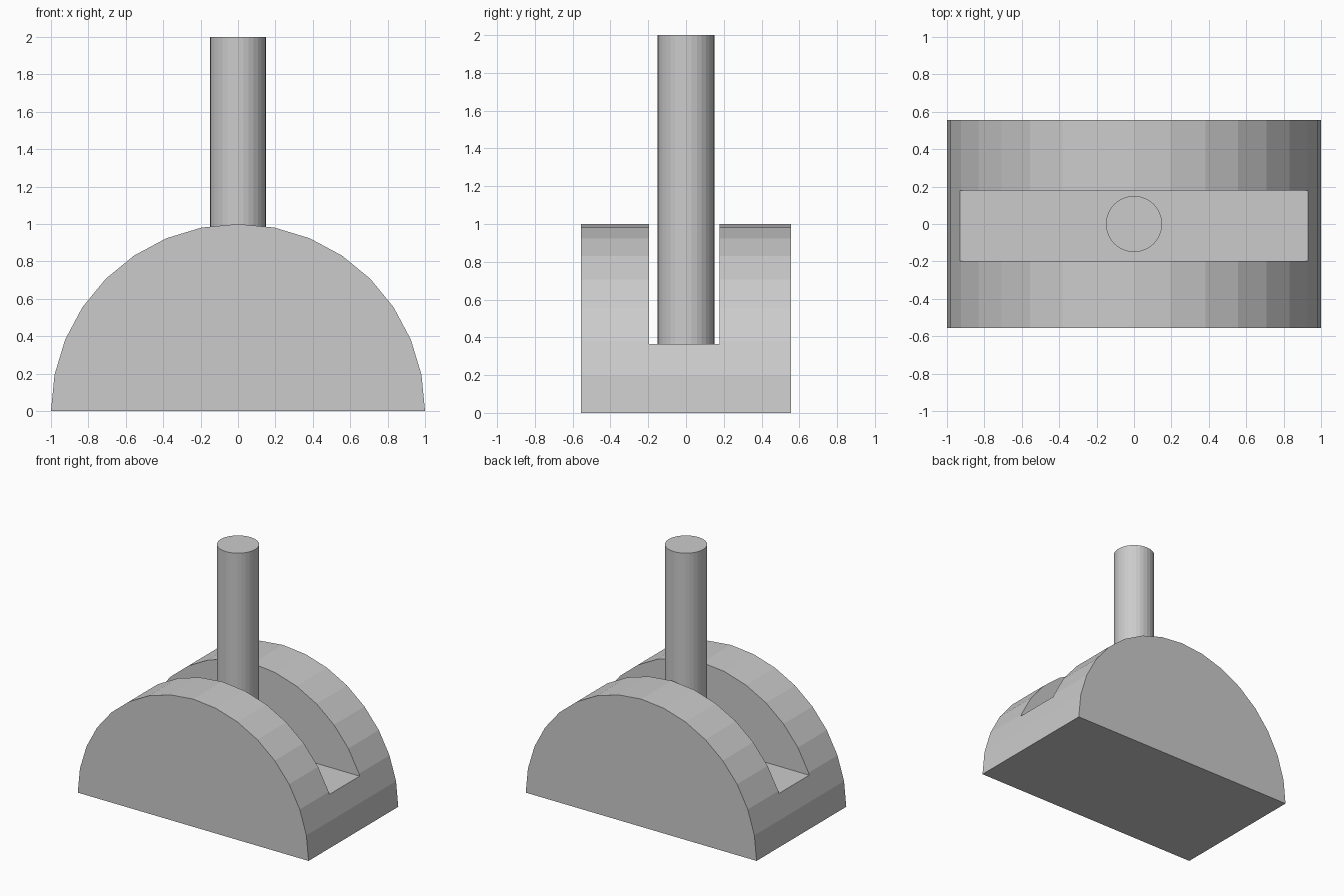
import bpy
import bmesh
import math
from mathutils import Matrix, Vector

default = bpy.data.objects.get("Cube")
if default:
    bpy.data.objects.remove(default, do_unlink=True)

SIDES = 32
HALF_DEPTH = 0.555
SLOT_FLOOR = 0.365
SLOT_BACK, SLOT_FRONT = 0.178, -0.197
POST_RADIUS = 0.15

grey = bpy.data.materials.new("light grey")
grey.use_nodes = True
colour = (0.6, 0.6, 0.6, 1)
grey.diffuse_color = colour
grey.node_tree.nodes["Principled BSDF"].inputs["Base Color"].default_value = colour


def add_object(name, bm):
    bmesh.ops.recalc_face_normals(bm, faces=bm.faces)
    mesh = bpy.data.meshes.new(name)
    bm.to_mesh(mesh)
    bm.free()
    mesh.materials.append(grey)
    obj = bpy.data.objects.new(name, mesh)
    bpy.context.collection.objects.link(obj)
    return obj


# Half-round base: semicircle extruded front to back
bm = bmesh.new()
angles = [math.pi * i / (SIDES // 2) for i in range(SIDES // 2 + 1)]
arc = [bm.verts.new((math.cos(a), -HALF_DEPTH, math.sin(a))) for a in angles]
face = bm.faces.new(arc)
extruded = bmesh.ops.extrude_face_region(bm, geom=[face])["geom"]
back = [v for v in extruded if isinstance(v, bmesh.types.BMVert)]
bmesh.ops.translate(bm, verts=back, vec=(0, 2 * HALF_DEPTH, 0))
base = add_object("base", bm)

# Slot cutter: box running the full width, open at the top
bm = bmesh.new()
bmesh.ops.create_cube(bm, size=1)
bmesh.ops.scale(bm, verts=bm.verts, vec=(3, SLOT_BACK - SLOT_FRONT, 1))
bmesh.ops.translate(bm, verts=bm.verts,
                    vec=Vector((0, (SLOT_BACK + SLOT_FRONT) / 2, SLOT_FLOOR + 0.5)))
cutter = add_object("slot_cutter", bm)
cutter.hide_render = True
cutter.hide_viewport = False

cut = base.modifiers.new("slot", "BOOLEAN")
cut.operation = "DIFFERENCE"
cut.solver = "EXACT"
cut.object = cutter
bpy.context.view_layer.objects.active = base
bpy.ops.object.modifier_apply(modifier=cut.name)
bpy.data.objects.remove(cutter, do_unlink=True)

# Upright post standing on the slot floor
bm = bmesh.new()
height = 2 - SLOT_FLOOR
bmesh.ops.create_cone(bm, cap_ends=True, segments=SIDES, radius1=POST_RADIUS,
                      radius2=POST_RADIUS, depth=height,
                      matrix=Matrix.Translation((0, 0, SLOT_FLOOR + height / 2)))
add_object("post", bm)
